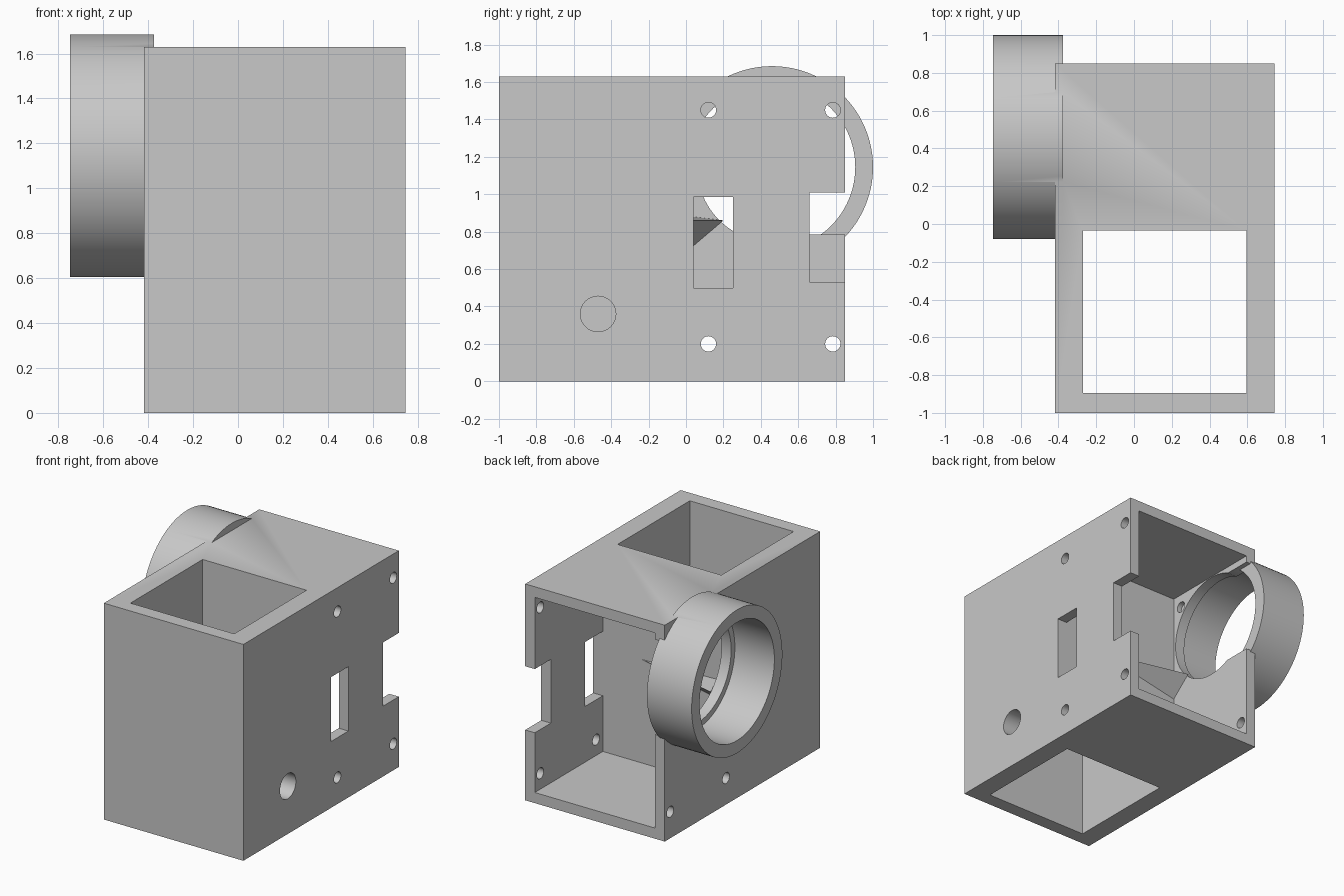
import bpy
import bmesh
import math
from mathutils import Matrix, Vector

if "Cube" in bpy.data.objects:
    bpy.data.objects.remove(bpy.data.objects["Cube"], do_unlink=True)

grey = bpy.data.materials.new("light_grey")
grey.use_nodes = True
grey.diffuse_color = (0.58, 0.58, 0.58, 1)
grey.node_tree.nodes["Principled BSDF"].inputs["Base Color"].default_value = (0.58, 0.58, 0.58, 1)


def finish(name, bm):
    bmesh.ops.recalc_face_normals(bm, faces=bm.faces)
    mesh = bpy.data.meshes.new(name)
    bm.to_mesh(mesh)
    bm.free()
    mesh.materials.append(grey)
    obj = bpy.data.objects.new(name, mesh)
    bpy.context.collection.objects.link(obj)
    return obj


def box(name, low, high):
    low, high = Vector(low), Vector(high)
    bm = bmesh.new()
    place = Matrix.Translation((low + high) / 2) @ Matrix.Diagonal((high - low).to_4d())
    bmesh.ops.create_cube(bm, size=1, matrix=place)
    return finish(name, bm)


def rod(name, x0, x1, y, z, radius, sides=32):
    """Cylinder lying along x."""
    bm = bmesh.new()
    place = Matrix.Translation(((x0 + x1) / 2, y, z)) @ Matrix.Rotation(math.pi / 2, 4, "Y")
    bmesh.ops.create_cone(bm, cap_ends=True, segments=sides, radius1=radius,
                          radius2=radius, depth=x1 - x0, matrix=place)
    return finish(name, bm)


def combine(target, tool, operation="DIFFERENCE"):
    """Apply a boolean and throw the tool away."""
    mod = target.modifiers.new("boolean", "BOOLEAN")
    mod.operation = operation
    mod.solver = "EXACT"
    mod.object = tool
    bpy.context.view_layer.objects.active = target
    bpy.ops.object.modifier_apply(modifier=mod.name)
    bpy.data.objects.remove(tool, do_unlink=True)


# Outer dimensions and the ring axis
LEFT, RIGHT, FRONT, BACK, TOP = 0.745, -0.418, -1.0, 0.85, 1.63
WALL = 0.08
RING_Y, RING_Z = 0.46, 1.145

# Housing with a vertical shaft in front and a chamber open to the back
housing = box("housing", (RIGHT, FRONT, 0), (LEFT, BACK, TOP))
combine(housing, box("shaft_cut", (-0.27, -0.895, -1), (0.595, -0.035, 3)))
combine(housing, box("chamber_cut", (RIGHT + WALL, 0.04, WALL), (LEFT - WALL, 2, TOP - WALL)))

# Slot and edge notch in the left wall, edge notch in the right wall
combine(housing, box("slot_cut", (0.6, 0.041, 0.5), (1, 0.25, 0.985)))
combine(housing, box("left_notch_cut", (0.6, 0.66, 0.53), (1, 1, 1.01)))
combine(housing, box("right_notch_cut", (-0.6, 0.6, 0.785), (RIGHT + WALL + 0.01, 1, 1.5)))

# Screw holes through both side walls, and a cable hole into the shaft
for y in (0.12, 0.785):
    for z in (0.2, 1.45):
        combine(housing, rod("screw_cut", -1, 1, y, z, 0.041))
combine(housing, rod("cable_cut", 0.5, 1, -0.47, 0.36, 0.095))

# Round opening, then the ring let into the right wall, bored wider than the opening
combine(housing, rod("opening_cut", -0.6, -0.3, RING_Y, RING_Z, 0.40, 96))
ring = rod("ring", -0.747, -0.375, RING_Y, RING_Z, 0.54, 96)
combine(ring, rod("bore_cut", -1, -0.2, RING_Y, RING_Z, 0.445, 96))
combine(housing, ring, "UNION")

# Small pointed rib on the chamber's front wall
bm = bmesh.new()
bmesh.ops.create_cube(bm, size=1)
bm.clear()
corners = [bm.verts.new(p) for p in ((-0.34, 0.035, 0.88), (-0.34, 0.035, 0.72),
                                     (0.36, 0.035, 0.86), (-0.34, 0.2, 0.86))]
for skip in range(4):
    bm.faces.new([v for i, v in enumerate(corners) if i != skip])
finish("pointed_rib", bm)

# Smooth the round surfaces and keep the edges sharp
bpy.ops.object.select_all(action="DESELECT")
housing.select_set(True)
bpy.context.view_layer.objects.active = housing
bpy.ops.object.shade_smooth_by_angle(angle=math.radians(30))
